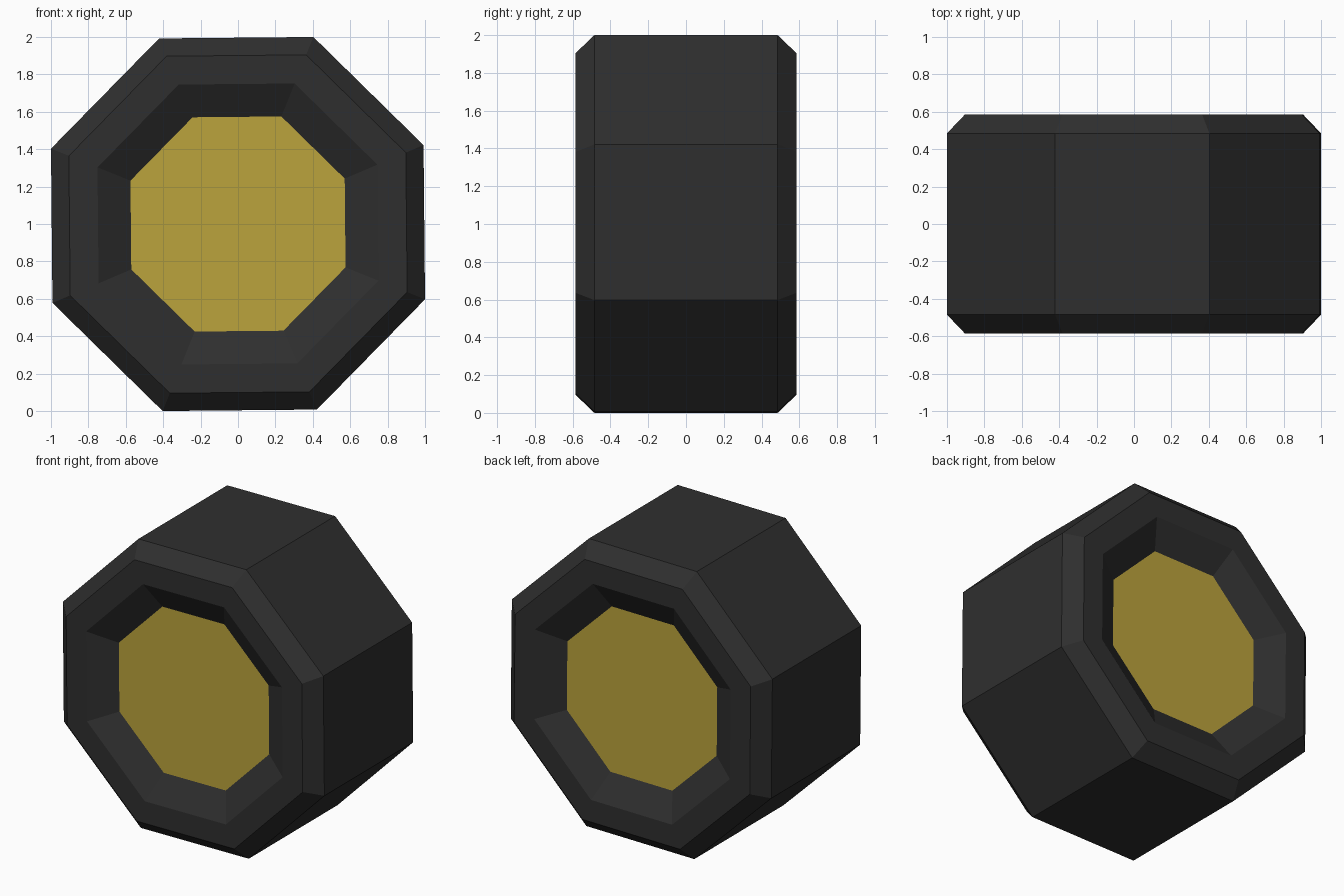
import bpy, bmesh, math

if "Cube" in bpy.data.objects:
    bpy.data.objects.remove(bpy.data.objects["Cube"])

SIDES = 8
TURN = math.radians(22.5 + 0.55)   # flats nearly level, slightly turned


def material(name, rgb):
    m = bpy.data.materials.new(name)
    m.diffuse_color = (*rgb, 1)
    m.use_nodes = True
    m.node_tree.nodes["Principled BSDF"].inputs["Base Color"].default_value = m.diffuse_color
    return m


def ring(bm, radius, y):
    return [bm.verts.new((radius * math.cos(TURN + k * math.tau / SIDES), y,
                          1 + radius * math.sin(TURN + k * math.tau / SIDES)))
            for k in range(SIDES)]


def finish(bm, name, mat):
    bmesh.ops.recalc_face_normals(bm, faces=bm.faces)
    mesh = bpy.data.meshes.new(name)
    bm.to_mesh(mesh)
    bm.free()
    mesh.materials.append(mat)
    obj = bpy.data.objects.new(name, mesh)
    bpy.context.collection.objects.link(obj)


rubber = material("black rubber", (0.028, 0.028, 0.028))
gold = material("gold hub", (0.50, 0.37, 0.045))

# tyre: tread, bevelled shoulders, flat sidewalls and sloped recesses
half = [(0.62, 0.48), (0.81, 0.585), (0.975, 0.585), (1.078, 0.485)]
profile = [(r, -y) for r, y in half] + half[::-1]
bm = bmesh.new()
rings = [ring(bm, r, y) for r, y in profile]
for a, b in zip(rings, rings[1:]):
    for k in range(SIDES):
        n = (k + 1) % SIDES
        bm.faces.new((a[k], a[n], b[n], b[k]))
finish(bm, "tyre", rubber)

# hub: octagonal core closing the tyre on both sides
bm = bmesh.new()
front, back = ring(bm, 0.62, -0.48), ring(bm, 0.62, 0.48)
bm.faces.new(front)
bm.faces.new(back)
for k in range(SIDES):
    n = (k + 1) % SIDES
    bm.faces.new((front[k], front[n], back[n], back[k]))
finish(bm, "hub", gold)
